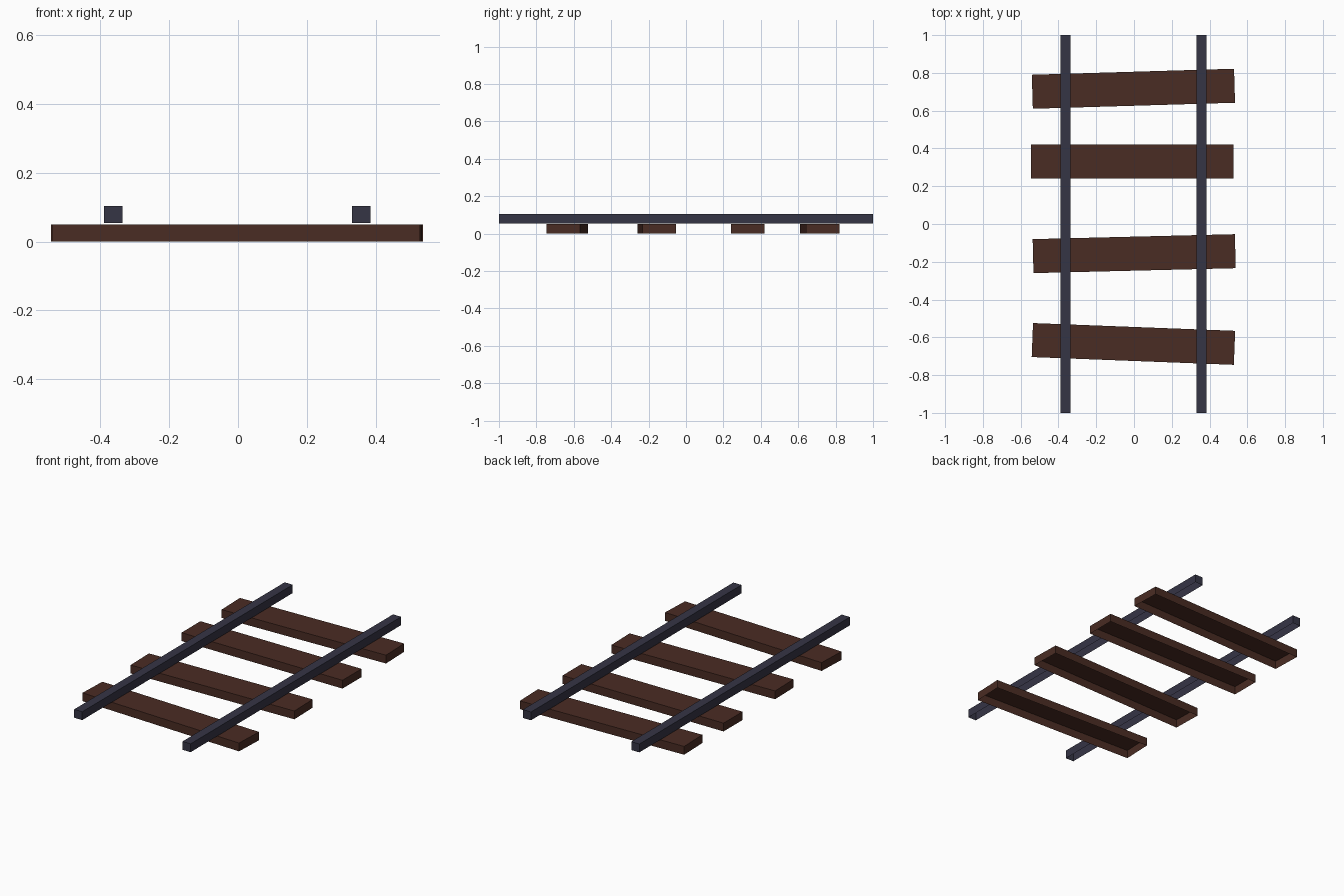
import bpy, bmesh, math
from mathutils import Matrix

if "Cube" in bpy.data.objects:
    bpy.data.objects.remove(bpy.data.objects["Cube"])


def material(name, rgb):
    m = bpy.data.materials.new(name)
    m.diffuse_color = (*rgb, 1)
    m.use_nodes = True
    m.node_tree.nodes["Principled BSDF"].inputs["Base Color"].default_value = m.diffuse_color
    return m


WOOD = material("dark brown wood", (0.068, 0.025, 0.017))
STEEL = material("blue grey steel", (0.036, 0.035, 0.060))


def open_box(name, centre, size, angle, mat):
    """Box without a bottom face; centre is the middle of the box."""
    bm = bmesh.new()
    bmesh.ops.create_cube(bm, size=1)
    bm.normal_update()
    bottom = [f for f in bm.faces if f.normal.z < -0.5]
    bmesh.ops.delete(bm, geom=bottom, context='FACES_ONLY')
    bm.transform(Matrix.Translation(centre)
                 @ Matrix.Rotation(math.radians(angle), 4, 'Z')
                 @ Matrix.Diagonal((*size, 1)))
    me = bpy.data.meshes.new(name)
    bm.to_mesh(me)
    bm.free()
    me.materials.append(mat)
    ob = bpy.data.objects.new(name, me)
    bpy.context.collection.objects.link(ob)


# Sleepers, each laid slightly askew: x, y, angle
for i, (x, y, a) in enumerate([(-0.003, 0.716, 1.7), (-0.009, 0.331, 0.0),
                               (0.001, -0.157, 1.4), (-0.003, -0.635, -2.2)]):
    open_box(f"sleeper_{i + 1}", (x, y, 0.025), (1.071, 0.18, 0.05), a, WOOD)

# Rails, resting just above the sleepers
for side, x in (("left", -0.363), ("right", 0.358)):
    open_box(f"rail_{side}", (x, 0, 0.079), (0.054, 2.0, 0.05), 0, STEEL)
